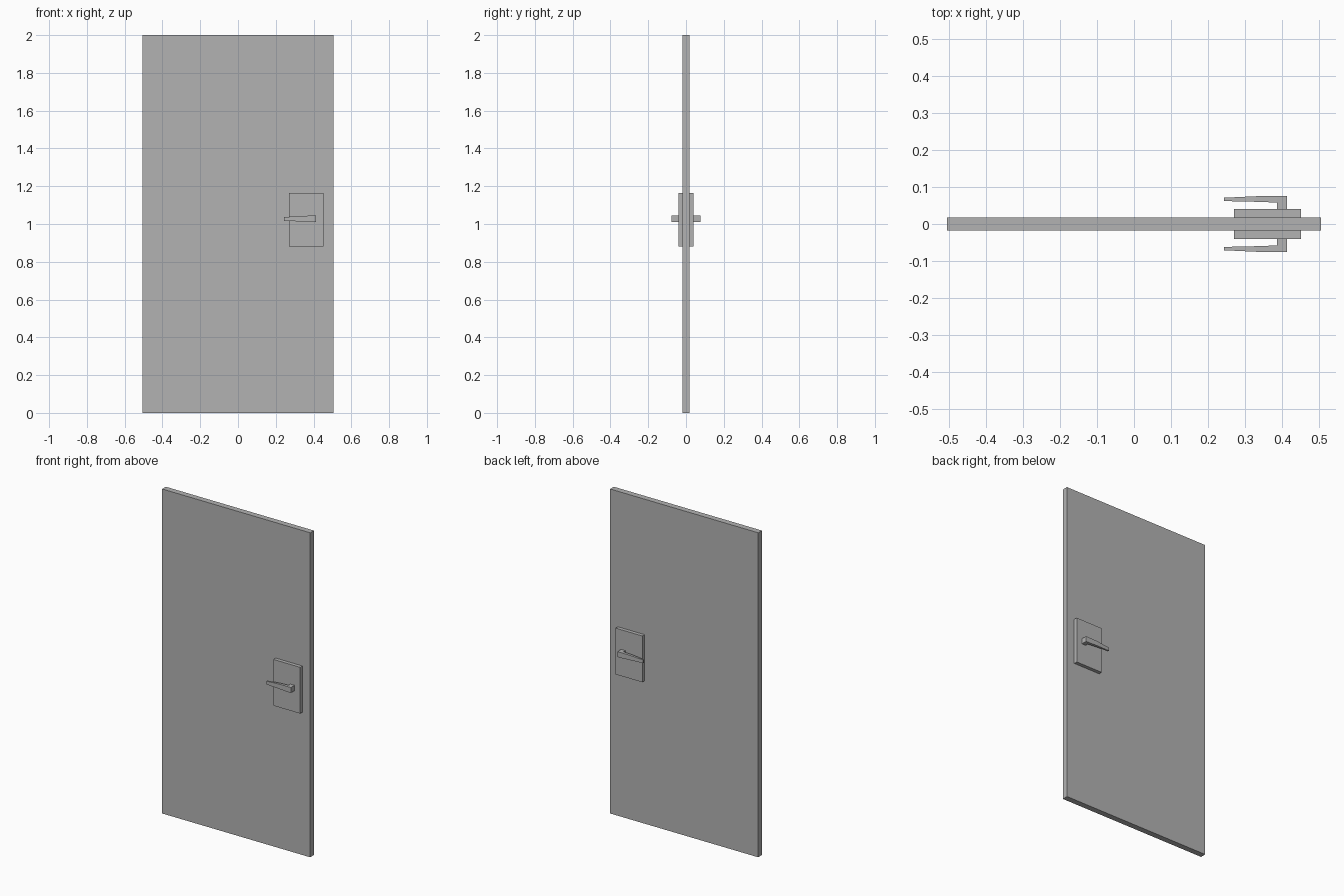
import bpy, bmesh

cube = bpy.data.objects.get("Cube")
if cube:
    bpy.data.objects.remove(cube, do_unlink=True)

grey = bpy.data.materials.new("plain grey")
grey.use_nodes = True
grey.diffuse_color = (0.45, 0.45, 0.45, 1)
grey.node_tree.nodes["Principled BSDF"].inputs["Base Color"].default_value = grey.diffuse_color


def add_object(name, bm):
    bmesh.ops.recalc_face_normals(bm, faces=bm.faces)
    mesh = bpy.data.meshes.new(name)
    bm.to_mesh(mesh)
    bm.free()
    mesh.materials.append(grey)
    obj = bpy.data.objects.new(name, mesh)
    bpy.context.collection.objects.link(obj)
    return obj


def add_box(name, low, high):
    bm = bmesh.new()
    bmesh.ops.create_cube(bm, size=1)
    for v in bm.verts:
        v.co = [b if c > 0 else a for c, a, b in zip(v.co, low, high)]
    return add_object(name, bm)


def add_handle(name, side):
    # Lever sections from tip to pivot: x, inner y, outer y, bottom z, top z
    sections = [(0.243, 0.062, 0.071, 1.016, 1.036),
                (0.330, 0.060, 0.075, 1.014, 1.043),
                (0.386, 0.058, 0.076, 1.011, 1.044),
                (0.414, 0.058, 0.076, 1.011, 1.044)]
    bm = bmesh.new()
    rings = [[bm.verts.new((x, side * y, z)) for y, z in
              ((y0, z0), (y1, z0), (y1, z1), (y0, z1))]
             for x, y0, y1, z0, z1 in sections]
    for a, b in zip(rings, rings[1:]):
        for i in range(4):
            j = (i + 1) % 4
            inner = bm.faces.new((a[i], a[j], b[j], b[i]))
    bm.faces.new(rings[0])
    bm.faces.new(rings[-1])
    # Stem: extrude the inner face at the pivot back into the plate
    stem = bmesh.ops.extrude_discrete_faces(bm, faces=[inner])["faces"][0]
    for v in stem.verts:
        v.co.y = side * 0.035
    return add_object(name, bm)


# Door leaf
add_box("door_panel", (-0.505, -0.018, 0), (0.505, 0.018, 2))

# Lock plate and lever on each side
for label, side in (("front", -1), ("back", 1)):
    near, far = sorted((side * 0.017, side * 0.04))
    add_box(label + "_lock_plate", (0.27, near, 0.88), (0.452, far, 1.165))
    add_handle(label + "_lever_handle", side)
